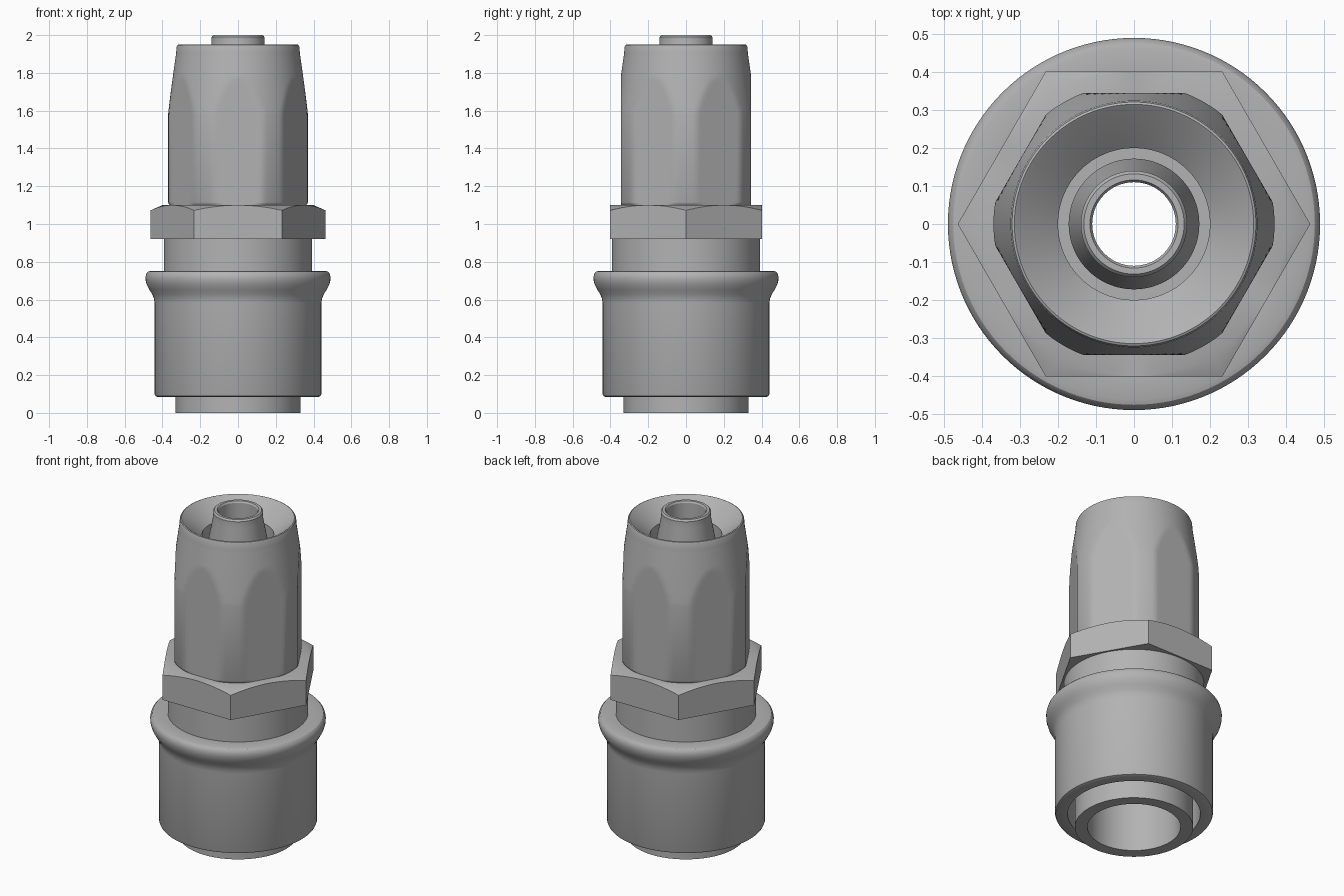
import bpy, bmesh, math

cube = bpy.data.objects.get("Cube")
if cube:
    bpy.data.objects.remove(cube, do_unlink=True)

steel = bpy.data.materials.new("plain_grey_steel")
steel.use_nodes = True
GREY = (0.45, 0.45, 0.45, 1)
steel.diffuse_color = GREY
steel.node_tree.nodes["Principled BSDF"].inputs["Base Color"].default_value = GREY

SEGMENTS = 120


def hex_radius(angle, apothem):
    """Distance to a hexagon with corners on the x axis and flats facing y."""
    return apothem / math.cos(angle % (math.pi / 3) - math.pi / 6)


def lathe(name, profile, apothem=None, chamfer=0):
    """Spin a closed (radius, z) profile, optionally trimmed by a hexagon.
    The chamfer slopes the top face down towards the hexagon corners."""
    bm = bmesh.new()
    top = max(z for r, z in profile)
    columns = []
    for i in range(SEGMENTS):
        a = 2 * math.pi * i / SEGMENTS
        column = []
        for r, z in profile:
            if apothem:
                r = min(r, hex_radius(a, apothem))
                if z == top:
                    z -= chamfer * max(0, r - apothem)
            column.append(bm.verts.new((r * math.cos(a), r * math.sin(a), z)))
        columns.append(column)
    n = len(profile)
    for i in range(SEGMENTS):
        c, d = columns[i], columns[(i + 1) % SEGMENTS]
        for j in range(n):
            k = (j + 1) % n
            bm.faces.new((c[j], d[j], d[k], c[k]))
    bmesh.ops.recalc_face_normals(bm, faces=bm.faces[:])
    mesh = bpy.data.meshes.new(name)
    bm.to_mesh(mesh)
    bm.free()
    mesh.materials.append(steel)
    obj = bpy.data.objects.new(name, mesh)
    bpy.context.collection.objects.link(obj)
    bpy.ops.object.select_all(action="DESELECT")
    obj.select_set(True)
    bpy.context.view_layer.objects.active = obj
    bpy.ops.object.shade_smooth_by_angle(angle=math.radians(30))
    return obj


# Inner body: bottom spigot, neck and tapered nozzle around a through bore
lathe("inner_body", [
    (0.26, 0), (0.33, 0), (0.33, 0.7), (0.392, 0.7), (0.392, 0.95),
    (0.172, 0.95), (0.172, 1.78), (0.14, 1.95), (0.14, 1.99), (0.132, 2),
    (0.116, 2), (0.11, 1.99), (0.11, 0.6), (0.26, 0.5)])

# Coupling sleeve with a rolled flange and an open groove underneath
lathe("coupling_sleeve", [
    (0.37, 0.085), (0.428, 0.085), (0.437, 0.089), (0.441, 0.098),
    (0.441, 0.58), (0.445, 0.605), (0.454, 0.628), (0.469, 0.652),
    (0.482, 0.676), (0.489, 0.70), (0.49, 0.72), (0.485, 0.738),
    (0.476, 0.748), (0.462, 0.752), (0.38, 0.752), (0.32, 0.74),
    (0.32, 0.4), (0.37, 0.4)])

# Hexagonal nut with a conical chamfer on its upper corners
lathe("hex_nut", [(0.3, 0.92), (0.6, 0.92), (0.6, 1.1), (0.4, 1.1), (0.3, 1.1)],
      apothem=0.402, chamfer=0.45)

# Upper shell: a tapering cone trimmed by hexagon flats, with a flared mouth
STEPS = 24
taper = [(0.37 - 0.042 * (i / STEPS) ** 1.1, 1.58 + 0.32 * i / STEPS)
         for i in range(STEPS + 1)]
lathe("upper_shell",
      [(0.17, 1.095), (0.355, 1.095), (0.366, 1.105), (0.37, 1.115)] + taper +
      [(0.325, 1.938), (0.321, 1.947), (0.315, 1.95), (0.308, 1.945),
       (0.2, 1.85), (0.2, 1.2), (0.17, 1.2)],
      apothem=0.345)
